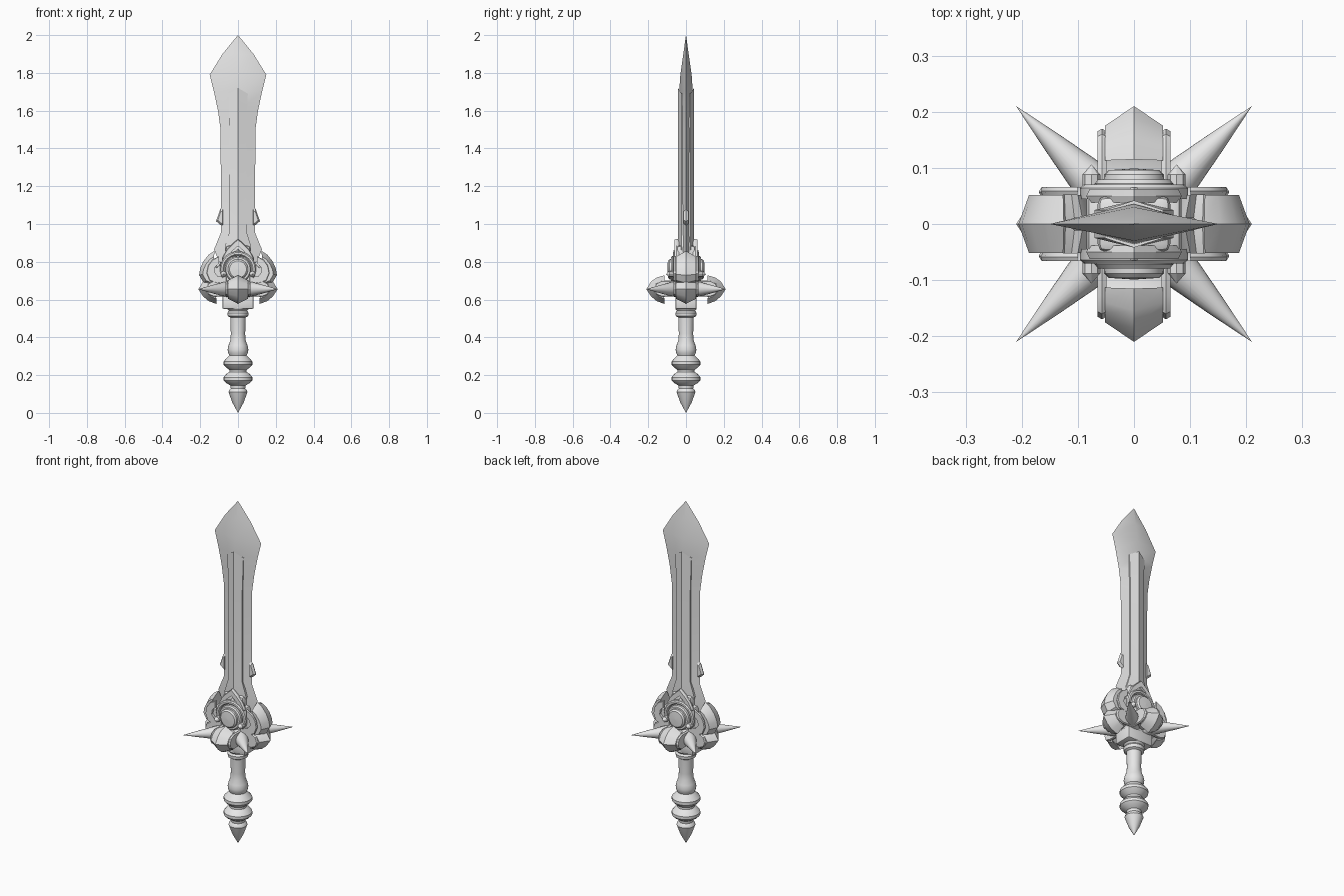
import bpy, bmesh, math
from mathutils import Matrix, Vector

if "Cube" in bpy.data.objects:
    bpy.data.objects.remove(bpy.data.objects["Cube"])

steel = bpy.data.materials.new("grey_steel")
steel.use_nodes = True
steel.diffuse_color = (0.8, 0.8, 0.8, 1)
steel.node_tree.nodes["Principled BSDF"].inputs["Base Color"].default_value = (0.8, 0.8, 0.8, 1)
parts = []


def finish(name, bm, matrix=None):
    """Turn a bmesh into a named object."""
    if matrix is not None:
        bm.transform(matrix)
    bmesh.ops.remove_doubles(bm, verts=bm.verts, dist=1e-5)
    bmesh.ops.recalc_face_normals(bm, faces=bm.faces)
    mesh = bpy.data.meshes.new(name)
    bm.to_mesh(mesh)
    bm.free()
    mesh.materials.append(steel)
    obj = bpy.data.objects.new(name, mesh)
    bpy.context.collection.objects.link(obj)
    parts.append(obj)
    return obj


def loft(name, rings, matrix=None):
    """Skin a list of closed rings and cap both ends."""
    bm = bmesh.new()
    loops = [[bm.verts.new(p) for p in ring] for ring in rings]
    n = len(loops[0])
    for a, b in zip(loops, loops[1:]):
        for i in range(n):
            j = (i + 1) % n
            bm.faces.new((a[i], a[j], b[j], b[i]))
    bm.faces.new(loops[0])
    bm.faces.new(loops[-1])
    return finish(name, bm, matrix)


def ridged(name, outline, half, centre, shrink, matrix=None):
    """Plate in the XZ plane whose rim comes to a ridge at mid depth."""
    cx, cz = centre
    inner = [(cx + (x - cx) * shrink, cz + (z - cz) * shrink) for x, z in outline]
    layers = ((inner, -half), (outline, 0), (inner, half))
    return loft(name, [[(x, y, z) for x, z in pts] for pts, y in layers], matrix)


def revolve(name, profile, matrix=None, n=24):
    """Lathe (radius, height) points around z."""
    rings = [[(max(r, 1e-4) * math.cos(math.tau * i / n),
               max(r, 1e-4) * math.sin(math.tau * i / n), z) for i in range(n)]
             for r, z in profile]
    return loft(name, rings, matrix)


def block(name, size, location, bevel=0.008):
    bm = bmesh.new()
    bmesh.ops.create_cube(bm, size=1)
    bmesh.ops.scale(bm, vec=size, verts=bm.verts)
    bmesh.ops.bevel(bm, geom=bm.edges[:], offset=bevel, segments=2, profile=0.5, affect='EDGES')
    return finish(name, bm, Matrix.Translation(location))


def turned(angle):
    return Matrix.Rotation(angle, 4, 'Z')


# Blade: diamond sections (height, half width, half thickness)
blade = [(0.78, 0.09, 0.034), (0.865, 0.127, 0.034), (0.955, 0.09, 0.034),
         (1.5, 0.092, 0.034), (1.6, 0.106, 0.034), (1.7, 0.127, 0.036),
         (1.79, 0.15, 0.03), (1.9, 0.082, 0.014), (2.0, 0.0005, 0.0005)]
loft("blade", [[(w, 0, z), (0, t, z), (-w, 0, z), (0, -t, z)] for z, w, t in blade])

# Raised ridged panel on each face of the blade, pointed at the top
for side, label in ((-1, "front"), (1, "back")):
    rows = [(0.8, 0.05), (0.88, 0.07), (0.96, 0.045), (1.5, 0.045), (1.69, 0.052)]
    rings = []
    for z, w in rows:
        top = z + (0.03 if z > 1.6 else 0)
        rings.append([(-w, 0, z), (-w, side * 0.025, z), (0, side * 0.042, top),
                      (w, side * 0.025, z), (w, 0, z), (0, 0, top)])
    loft(label + "_blade_panel", rings)

# Handle and pommel
revolve("handle", [(0, 0), (0.03, 0.055), (0.05, 0.11), (0.046, 0.122), (0.038, 0.13),
                   (0.04, 0.145), (0.065, 0.16), (0.076, 0.172), (0.076, 0.188),
                   (0.06, 0.208), (0.046, 0.216), (0.046, 0.228), (0.062, 0.24),
                   (0.076, 0.255), (0.076, 0.272), (0.058, 0.293), (0.046, 0.305),
                   (0.052, 0.318), (0.055, 0.335), (0.05, 0.358), (0.04, 0.385),
                   (0.038, 0.42), (0.041, 0.505), (0.054, 0.512), (0.056, 0.53),
                   (0.048, 0.54), (0.056, 0.55), (0.05, 0.6)])

# Guard core
block("guard_collar", (0.165, 0.11, 0.07), (0, 0, 0.585))
block("guard_core", (0.17, 0.115, 0.22), (0, 0, 0.72), 0.015)
block("guard_neck", (0.13, 0.1, 0.08), (0, 0, 0.845), 0.015)

# Four arrowhead claws with cheek plates, pointing outwards
claw = [(0.21, 0.655), (0.185, 0.695), (0.155, 0.717), (0.115, 0.728), (0.133, 0.7),
        (0.11, 0.69), (0.06, 0.69), (0.06, 0.62), (0.11, 0.618), (0.13, 0.605),
        (0.115, 0.577), (0.155, 0.592), (0.185, 0.617)]
cheek = [(0.05, 0.7), (0.13, 0.7), (0.16, 0.685), (0.17, 0.655), (0.16, 0.628),
         (0.13, 0.615), (0.05, 0.615)]
for i, label in enumerate(("left", "back", "right", "front")):
    turn = turned(i * math.pi / 2)
    ridged(label + "_claw", claw, 0.052, (0.11, 0.655), 0.65, turn)
    for s in (-1, 1):
        ridged(label + "_claw_cheek", cheek, 0.008, (0.11, 0.655), 0.92,
               turn @ Matrix.Translation((0, s * 0.057, 0)))

# Four diagonal spikes
for i in range(4):
    yaw = math.pi / 4 + i * math.pi / 2
    lay = Matrix.Translation((0, 0, 0.655)) @ turned(yaw) @ Matrix.Rotation(math.pi / 2, 4, 'Y')
    revolve("corner_spike", [(0.046, 0.05), (0.035, 0.12), (0.018, 0.21), (0, 0.297)], lay)

# Side wings with trim plates, and the small barbs on the blade
wing = [(0.125, 0.857), (0.155, 0.838), (0.183, 0.803), (0.2, 0.765), (0.206, 0.73),
        (0.182, 0.688), (0.15, 0.675), (0.07, 0.68), (0.07, 0.76), (0.09, 0.8),
        (0.105, 0.775), (0.122, 0.785), (0.13, 0.815)]
trim = [(0.1, 0.83), (0.135, 0.812), (0.158, 0.78), (0.166, 0.74), (0.15, 0.7),
        (0.11, 0.685), (0.06, 0.69), (0.06, 0.72), (0.105, 0.72), (0.125, 0.745),
        (0.12, 0.775), (0.1, 0.79)]
barb = [(0.08, 1.085), (0.094, 1.08), (0.116, 1.015), (0.094, 0.995), (0.08, 0.99)]
for yaw, label in ((0, "left"), (math.pi, "right")):
    ridged(label + "_wing", wing, 0.052, (0.13, 0.74), 0.75, turned(yaw))
    ridged(label + "_blade_barb", barb, 0.012, (0.085, 1.03), 0.7, turned(yaw))
    for s in (-1, 1):
        ridged(label + "_wing_trim", trim, 0.007, (0.12, 0.75), 0.95,
               turned(yaw) @ Matrix.Translation((0, s * 0.059, 0)))

# Round boss, arch, crown and pegs on both faces
crown_half = [(0.035, 0.89), (0.062, 0.862), (0.085, 0.82), (0.07, 0.8), (0.05, 0.835),
              (0.028, 0.862)]
crown = [(0, 0.922)] + crown_half + [(0, 0.885)] + [(-x, z) for x, z in reversed(crown_half)]
bead = [(0, 0.872), (0.022, 0.848), (0.015, 0.825), (-0.015, 0.825), (-0.022, 0.848)]
for yaw, label in ((0, "front"), (math.pi, "back")):
    turn = turned(yaw)
    outward = turn @ Matrix.Translation((0, 0, 0.76)) @ Matrix.Rotation(math.pi / 2, 4, 'X')
    revolve(label + "_boss", [(0.07, 0.04), (0.07, 0.072), (0.064, 0.079), (0.054, 0.079),
                              (0.053, 0.088), (0.045, 0.096), (0, 0.099)], outward)
    rings = []
    for k in range(17):
        a = math.radians(-30 + 240 * k / 16)
        rings.append([(r * math.cos(a), r * math.sin(a), h) for r, h in
                      ((0.074, 0.045), (0.074, 0.064), (0.08, 0.07), (0.09, 0.07),
                       (0.096, 0.064), (0.096, 0.045))])
    loft(label + "_arch", rings, outward)
    ridged(label + "_crown", crown, 0.012, (0, 0.85), 0.93,
           turn @ Matrix.Translation((0, -0.05, 0)))
    ridged(label + "_crown_bead", bead, 0.02, (0, 0.845), 0.6,
           turn @ Matrix.Translation((0, -0.045, 0)))
    for s in (-1, 1):
        peg = turn @ Matrix.Translation((s * 0.076, 0, 0.735)) @ Matrix.Rotation(math.pi / 2, 4, 'X')
        revolve(label + "_peg", [(0.016, 0.04), (0.016, 0.088), (0, 0.106)], peg, 8)

# Smooth rounded parts, keep the creases sharp
bpy.ops.object.select_all(action='DESELECT')
for obj in parts:
    obj.select_set(True)
bpy.context.view_layer.objects.active = parts[0]
bpy.ops.object.shade_smooth_by_angle(angle=math.radians(30))
